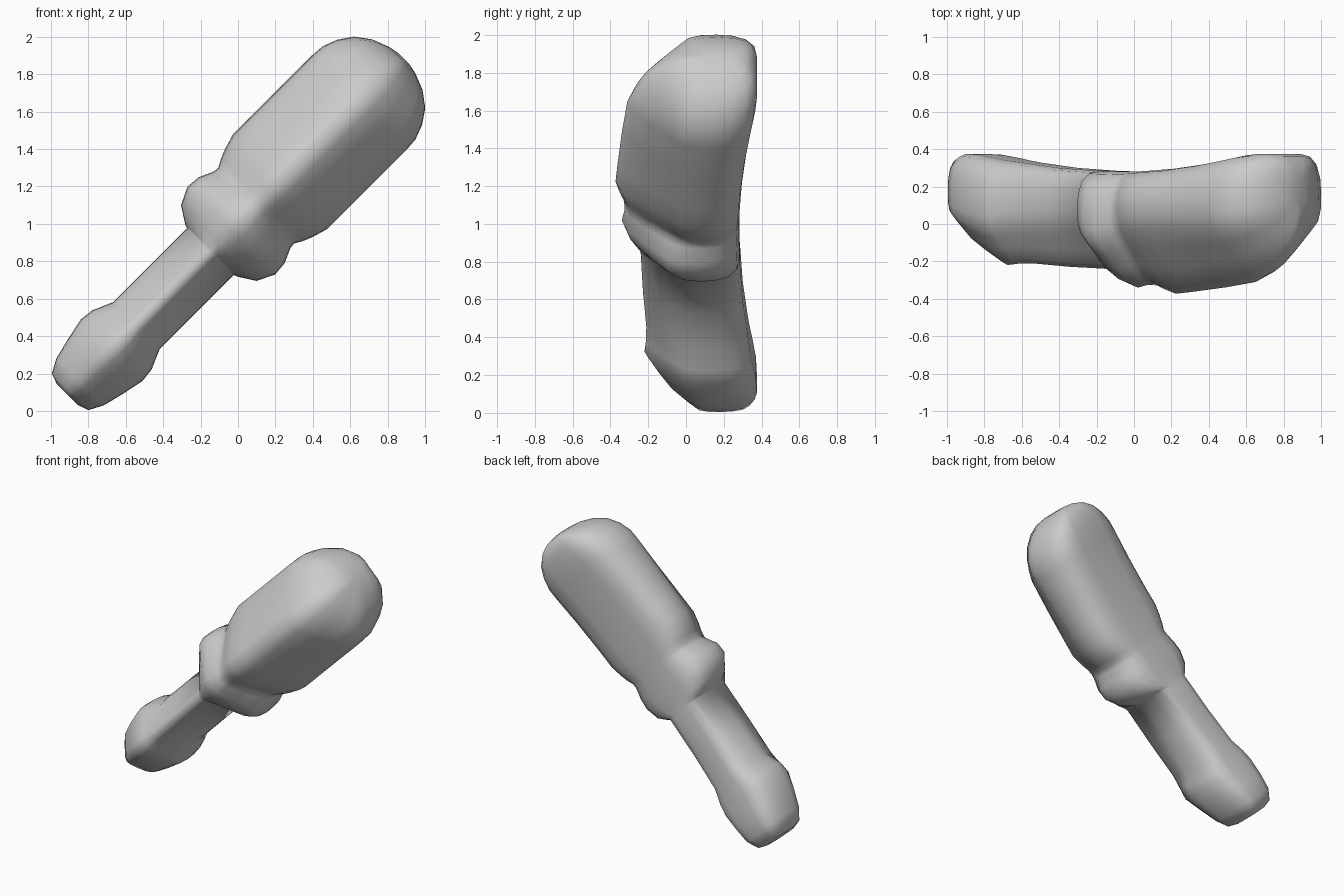
import bpy, bmesh, math
from mathutils import Vector

if "Cube" in bpy.data.objects:
    bpy.data.objects.remove(bpy.data.objects["Cube"])

grey = bpy.data.materials.new("plain grey")
grey.diffuse_color = (0.6, 0.6, 0.6, 1)
grey.use_nodes = True
grey.node_tree.nodes["Principled BSDF"].inputs["Base Color"].default_value = grey.diffuse_color

AXIS = Vector((1, 0, 1)).normalized()    # from the pommel to the tip
SIDE = Vector((1, 0, -1)).normalized()   # across the width
CENTRE = Vector((0, 0, 1))

# Stations along the axis: (distance, half width, ridge y, side corner y, back y)
HANDLE = [
    (-1.29, .08, .04, .12, .30), (-1.27, .138, -.03, .08, .345),
    (-1.195, .178, -.09, .05, .375), (-1.08, .207, -.155, .02, .37),
    (-.955, .233, -.22, .0, .352), (-.877, .224, -.212, .0, .34),
    (-.77, .177, -.21, .02, .328), (-.5, .177, -.228, .02, .30),
    (-.21, .177, -.24, .02, .285)]
GUARD = [
    (-.2, .20, -.24, .02, .283), (-.145, .286, -.265, -.03, .282),
    (-.05, .332, -.315, -.08, .282), (.028, .325, -.34, -.08, .28),
    (.106, .29, -.325, -.04, .28), (.138, .286, -.325, -.01, .28)]
BLADE = [
    (.18, .31, -.33, .0, .282), (.233, .332, -.35, .0, .284),
    (.318, .357, -.373, .0, .288), (.45, .357, -.362, .0, .296),
    (.7, .357, -.338, .0, .322), (.92, .357, -.31, .0, .355),
    (.99, .352, -.28, .0, .367), (1.07, .322, -.235, .01, .375),
    (1.146, .27, -.175, .03, .375), (1.205, .19, -.10, .06, .36),
    (1.24, .10, -.02, .1, .32), (1.252, .04, .07, .14, .26)]


def section(w, ridge, side, back):
    """Half of the cross-section: flat back, rounded side, sloped ridged front."""
    d = back - side
    s = side - ridge
    return [(0, back), (.4 * w, back), (.68 * w, back - .04 * d),
            (.87 * w, back - .17 * d), (.97 * w, back - .38 * d),
            (w, back - .62 * d), (.985 * w, side + .14 * d),
            (.91 * w, side - .08 * s), (.72 * w, side - .32 * s),
            (.46 * w, side - .63 * s), (.2 * w, side - .91 * s), (0, ridge)]


bm = bmesh.new()
rings = []
for dist, *shape in HANDLE + GUARD + BLADE:
    half = section(*shape)
    loop = half + [(-p, y) for p, y in half[-2:0:-1]]
    rings.append([bm.verts.new(CENTRE + AXIS * dist + SIDE * p + Vector((0, y, 0)))
                  for p, y in loop])
for a, b in zip(rings, rings[1:]):
    n = len(a)
    for i in range(n):
        bm.faces.new((a[i], a[(i + 1) % n], b[(i + 1) % n], b[i]))
# Closed ends of the pommel and the tip
bm.faces.new(rings[0])
bm.faces.new(rings[-1])
bmesh.ops.recalc_face_normals(bm, faces=bm.faces)

mesh = bpy.data.meshes.new("dagger")
bm.to_mesh(mesh)
bm.free()
mesh.materials.append(grey)
dagger = bpy.data.objects.new("dagger", mesh)
bpy.context.collection.objects.link(dagger)
bpy.context.view_layer.objects.active = dagger
dagger.select_set(True)
bpy.ops.object.shade_smooth()
